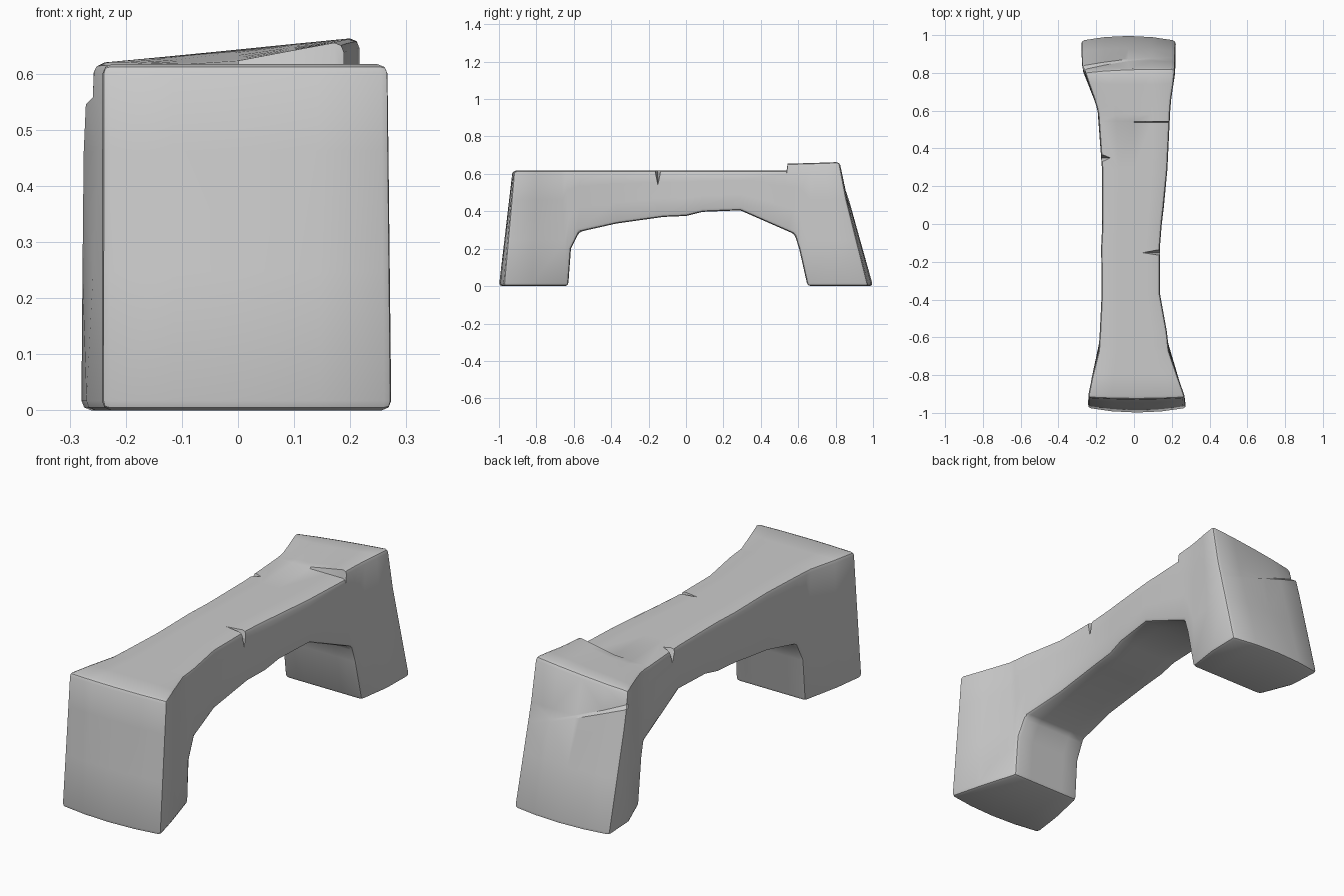
import bpy, bmesh
from mathutils import Vector

if "Cube" in bpy.data.objects:
    bpy.data.objects.remove(bpy.data.objects["Cube"])

# Side profile stations: top y, underside y, underside z
STATIONS = [(-.92, -.975, 0), (-.80, -.82, 0), (-.67, -.63, 0), (-.64, -.615, .20),
            (-.57, -.57, .29), (-.37, -.37, .335), (-.12, -.12, .37), (0, 0, .375),
            (.09, .09, .397), (.29, .29, .405), (.58, .58, .278), (.62, .605, .20),
            (.67, .65, 0), (.74, .81, 0), (.82, .975, 0)]
# Plan outline: (y, x) for each side
LEFT = [(-1, -.245), (-.9, -.245), (-.8, -.22), (-.68, -.188), (-.4, -.17), (-.2, -.178),
        (0, -.168), (.4, -.17), (.6, -.192), (.72, -.23), (.83, -.28), (1, -.28)]
RIGHT = [(-1, .28), (-.9, .27), (-.7, .188), (-.55, .172), (-.38, .138), (-.15, .135),
         (0, .147), (.25, .175), (.54, .188), (.65, .195), (.8, .218), (1, .222)]
TOP = .617
ROWS = [0, .4, .75, 1]
COLS = [0, .25, .5, .75, 1]


def interp(table, y):
    for (a, p), (b, q) in zip(table, table[1:]):
        if y <= b:
            return p + (q - p) * max(0, y - a) / (b - a)
    return table[-1][1]


def clamp(v):
    return max(0.0, min(1.0, v))


def point(i, j, k):
    yt, yb, zb = STATIONS[i]
    f, t = ROWS[k], COLS[j]
    y, z = yb + (yt - yb) * f, zb + (TOP - zb) * f
    xl, xr = interp(LEFT, y), interp(RIGHT, y)
    if i in (0, len(STATIONS) - 1):      # bowed end faces
        y += (1 if i else -1) * .025 * (1 - (2 * t - 1) ** 2) * (1 - .7 * f)
    return (xl + (xr - xl) * t, y, z)


# Bridge body: surface of a bent block
bm = bmesh.new()
verts = {}


def vert(i, j, k):
    if (i, j, k) not in verts:
        verts[i, j, k] = bm.verts.new(point(i, j, k))
    return verts[i, j, k]


size = (len(STATIONS) - 1, len(COLS) - 1, len(ROWS) - 1)
for axis in range(3):
    u, v = (axis + 1) % 3, (axis + 2) % 3
    for side in (0, size[axis]):
        for a in range(size[u]):
            for b in range(size[v]):
                quad = []
                for da, db in ((0, 0), (1, 0), (1, 1), (0, 1)):
                    c = [0, 0, 0]
                    c[axis], c[u], c[v] = side, a + da, b + db
                    quad.append(vert(*c))
                bm.faces.new(quad)
bmesh.ops.recalc_face_normals(bm, faces=bm.faces)

# Worn edges
sharp = [e for e in bm.edges if e.calc_face_angle() > .65]
bmesh.ops.bevel(bm, geom=sharp, offset=.017, segments=2, profile=.5,
                affect='EDGES', clamp_overlap=True)


def slice_at(co, normal, min_y):
    faces = [f for f in bm.faces if f.calc_center_median().y > min_y]
    edges = {e for f in faces for e in f.edges}
    vs = {w for f in faces for w in f.verts}
    bmesh.ops.bisect_plane(bm, geom=faces + list(edges) + list(vs),
                           plane_co=co, plane_no=normal, dist=1e-5)


# Chipped ledge across the back face
tilt = Vector((.38, 0, 1))
for dz in (0, .012):
    slice_at((-.27, .9, .545 + dz), tilt, .74)
for w in bm.verts:
    if w.co.y > .78 and (w.co - Vector((-.27, .9, .551))).dot(tilt) > 0:
        fade = clamp((.2 - w.co.x) / .47)
        w.co.y -= .016 * fade
        if w.co.x < -.2:
            w.co.x += .012

# Lifted, tilted slab at the back of the top
for y in (.538, .543):
    slice_at((0, y, 0), (0, 1, 0), .2)
for w in bm.verts:
    if w.co.y > .541 and w.co.z > .57:
        s = clamp((w.co.y - .54) / .27)
        front, back = clamp((w.co.x + .03) / .2), clamp((w.co.x + .27) / .47)
        w.co.z += .038 * front * (1 - s) + .046 * back * s

bmesh.ops.recalc_face_normals(bm, faces=bm.faces)
mesh = bpy.data.meshes.new("stone_bridge")
bm.to_mesh(mesh)
bm.free()
bridge = bpy.data.objects.new("stone_bridge", mesh)
bpy.context.collection.objects.link(bridge)
bpy.context.view_layer.objects.active = bridge
bridge.select_set(True)


# Wedge-shaped cracks cut into the top edges
def crack(name, points):
    cb = bmesh.new()
    for p in points:
        cb.verts.new(p)
    bmesh.ops.convex_hull(cb, input=cb.verts)
    bmesh.ops.recalc_face_normals(cb, faces=cb.faces)
    me = bpy.data.meshes.new(name)
    cb.to_mesh(me)
    cb.free()
    cutter = bpy.data.objects.new(name, me)
    bpy.context.collection.objects.link(cutter)
    cutter.hide_render = True
    mod = bridge.modifiers.new(name, 'BOOLEAN')
    mod.object, mod.operation, mod.solver = cutter, 'DIFFERENCE', 'EXACT'
    bpy.ops.object.modifier_apply(modifier=mod.name)
    bpy.data.objects.remove(cutter)


crack("right_crack", [(.03, -.152, .63), (.16, -.172, .63), (.16, -.128, .63), (.15, -.15, .53)])
crack("left_crack", [(-.115, .35, .63), (-.185, .315, .63), (-.185, .38, .63), (-.185, .35, .54)])

bpy.ops.object.shade_smooth_by_angle(angle=.6)
